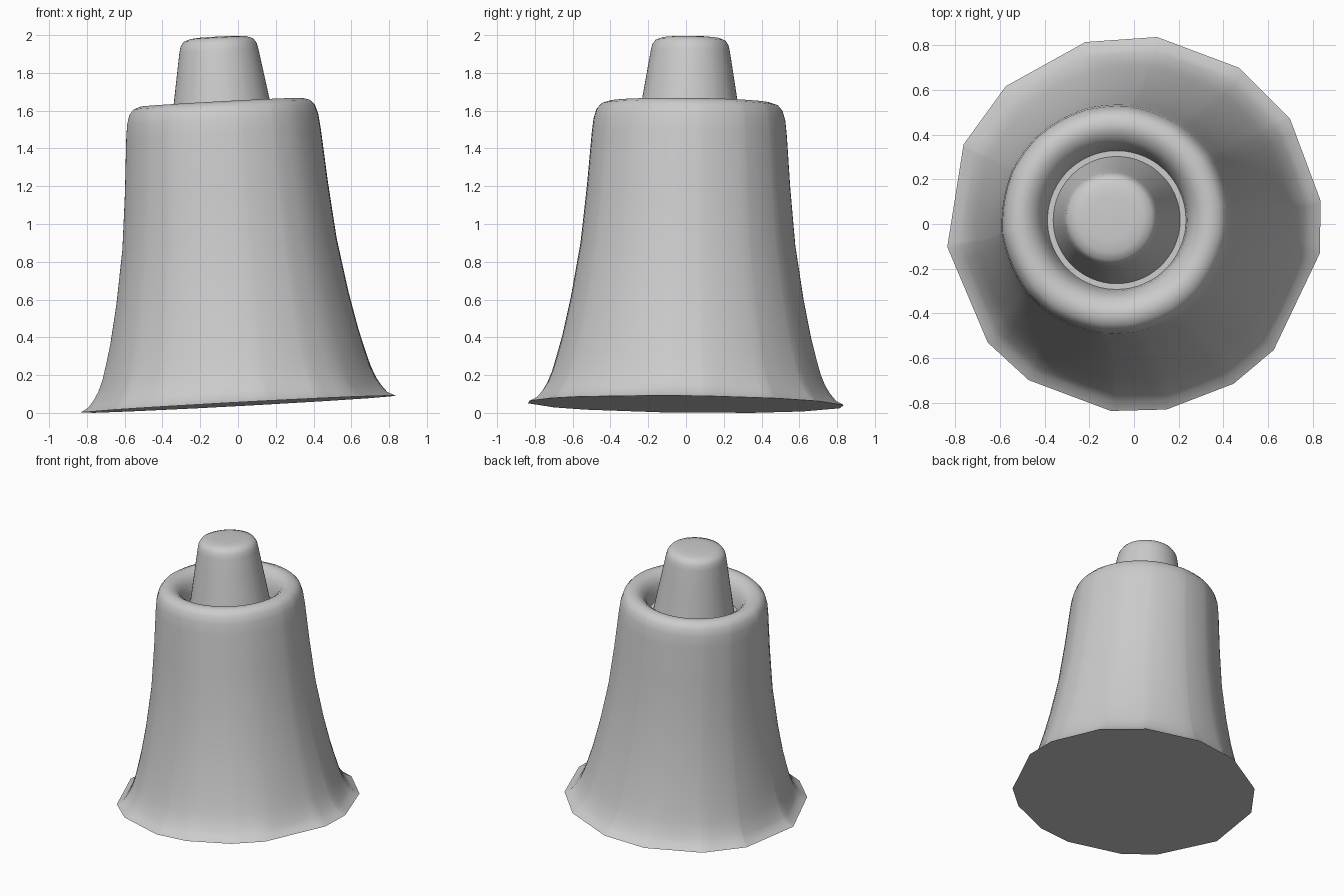
import bpy, bmesh
from math import radians, degrees, cos, sin, tau, pi
from mathutils import Matrix

if "Cube" in bpy.data.objects:
    bpy.data.objects.remove(bpy.data.objects["Cube"])

SEG = 60
# irregular corner directions (degrees) of the faceted foot flange
CORNERS = sorted(a % 360 for a in (105, 83, 56, 34, 7, -9, -42, -58, -80,
                                   -97, -124, -141, -173, 155, 133))


def facet(angle):
    """Radius factor of the irregular polygon at the given angle."""
    d = degrees(angle)
    for i, a in enumerate(CORNERS):
        b = CORNERS[(i + 1) % len(CORNERS)]
        span = (b - a) % 360
        off = (d - a) % 360
        if off <= span:
            return cos(radians(span / 2)) / cos(radians(off - span / 2))
    return 1.0


def lathe(name, profile, tilt):
    """Revolve (radius, height, facet weight) rings around z."""
    angles = sorted(set([round(tau * i / SEG, 4) for i in range(SEG)]
                        + [round(radians(c), 4) for c in CORNERS]))
    bm = bmesh.new()
    rings = []
    for r, z, w in profile:
        ring = []
        for a in angles:
            rr = r * (1 + w * (facet(a) - 1))
            ring.append(bm.verts.new((rr * cos(a), rr * sin(a), z)))
        rings.append(ring)
    n = len(angles)
    for lo, hi in zip(rings, rings[1:]):
        for i in range(n):
            j = (i + 1) % n
            bm.faces.new((lo[i], lo[j], hi[j], hi[i]))
    bm.faces.new(rings[0][::-1])
    bm.faces.new(rings[-1])
    bm.transform(tilt)
    bmesh.ops.recalc_face_normals(bm, faces=bm.faces)
    mesh = bpy.data.meshes.new(name)
    bm.to_mesh(mesh)
    bm.free()
    obj = bpy.data.objects.new(name, mesh)
    bpy.context.collection.objects.link(obj)
    bpy.ops.object.select_all(action='DESELECT')
    obj.select_set(True)
    bpy.context.view_layer.objects.active = obj
    bpy.ops.object.shade_smooth_by_angle(angle=radians(40))
    return obj


# whole model leans slightly towards -x and +y
TILT = (Matrix.Translation((0, 0, 0.046))
        @ Matrix.Rotation(radians(-3.1), 4, 'Y')
        @ Matrix.Rotation(radians(-0.7), 4, 'X'))

# flared bell body with rounded lip and recessed well
lathe("bell_body", [
    (0.842, 0.0, 1), (0.80, 0.022, 1), (0.768, 0.06, 0.7), (0.74, 0.105, 0.5),
    (0.715, 0.165, 0.4), (0.69, 0.25, 0.3), (0.66, 0.36, 0.2), (0.618, 0.56, 0.2),
    (0.57, 0.85, 0.2), (0.54, 1.15, 0.2), (0.518, 1.43, 0.2), (0.509, 1.51, 0.2),
    (0.494, 1.56, 0.2), (0.47, 1.588, 0.2), (0.43, 1.601, 0), (0.395, 1.595, 0),
    (0.36, 1.572, 0), (0.335, 1.535, 0), (0.318, 1.48, 0), (0.31, 1.43, 0)], TILT)

# tapered rounded stem rising from the well
lathe("stem", [
    (0.29, 1.40, 0), (0.275, 1.48, 0), (0.255, 1.60, 0), (0.23, 1.75, 0),
    (0.21, 1.87, 0), (0.202, 1.905, 0), (0.185, 1.93, 0), (0.15, 1.943, 0),
    (0.10, 1.948, 0)], TILT)
